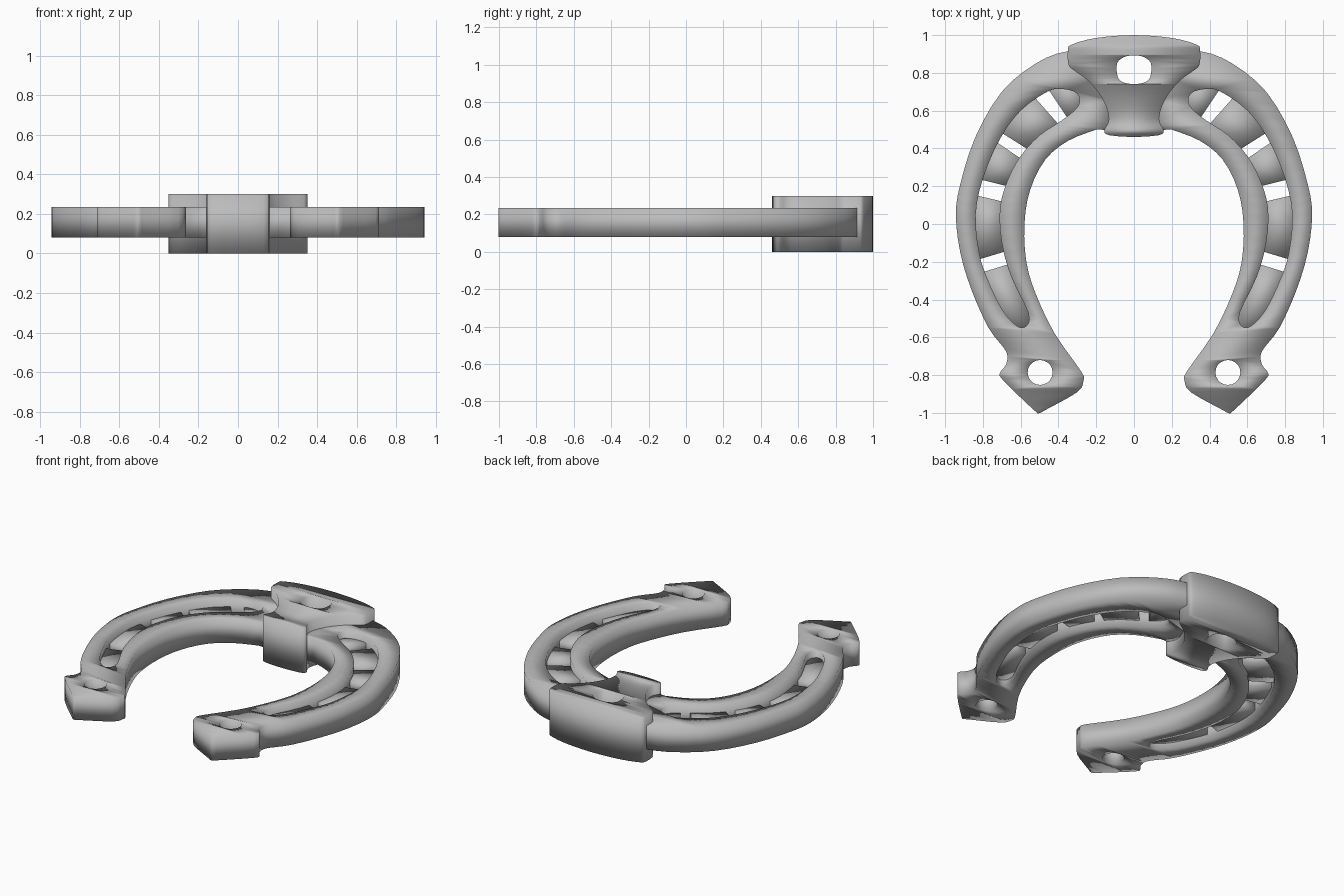
import bpy, bmesh, math

if "Cube" in bpy.data.objects:
    bpy.data.objects.remove(bpy.data.objects["Cube"])

steel = bpy.data.materials.new("plain grey steel")
steel.diffuse_color = (0.5, 0.5, 0.5, 1)
steel.use_nodes = True
steel.node_tree.nodes["Principled BSDF"].inputs["Base Color"].default_value = steel.diffuse_color


def smooth_loop(pts, n=3):
    """Closed Catmull-Rom curve through the points."""
    out, k = [], len(pts)
    for i in range(k):
        a, b, c, d = (pts[(i + j) % k] for j in (-1, 0, 1, 2))
        for s in range(n):
            t = s / n
            out.append(tuple(0.5 * (2 * b[m] + (c[m] - a[m]) * t
                       + (2 * a[m] - 5 * b[m] + 4 * c[m] - d[m]) * t ** 2
                       + (3 * b[m] - a[m] - 3 * c[m] + d[m]) * t ** 3) for m in (0, 1)))
    return out


def plate(name, loops, z0, z1, side=1):
    """Flat plate from an outline plus holes, extruded from z0 to z1."""
    cu = bpy.data.curves.new(name + "_profile", 'CURVE')
    cu.dimensions, cu.fill_mode, cu.extrude = '2D', 'BOTH', (z1 - z0) / 2
    for loop in loops:
        sp = cu.splines.new('POLY')
        sp.points.add(len(loop) - 1)
        for p, (x, y) in zip(sp.points, loop):
            p.co = (x * side, y, 0, 1)
        sp.use_cyclic_u = True
    tmp = bpy.data.objects.new(name + "_profile", cu)
    bpy.context.collection.objects.link(tmp)
    bpy.context.view_layer.update()
    dg = bpy.context.evaluated_depsgraph_get()
    me = bpy.data.meshes.new_from_object(tmp.evaluated_get(dg))
    bpy.data.objects.remove(tmp)
    bm = bmesh.new()
    bm.from_mesh(me)
    bmesh.ops.remove_doubles(bm, verts=bm.verts, dist=1e-4)
    bmesh.ops.translate(bm, verts=bm.verts, vec=(0, 0, (z0 + z1) / 2))
    bmesh.ops.recalc_face_normals(bm, faces=bm.faces)
    for f in bm.faces:
        f.smooth = True
        f.material_index = 0
    bm.to_mesh(me)
    bm.free()
    me.name = name
    me.materials.clear()
    me.materials.append(steel)
    ob = bpy.data.objects.new(name, me)
    bpy.context.collection.objects.link(ob)
    return ob


# Branch outline: outer edge, heel, then inner edge back to the toe
branch = [(0.12, 0.92), (0.35, 0.915), (0.52, 0.85), (0.70, 0.70), (0.84, 0.46), (0.92, 0.21),
          (0.943, 0.05), (0.92, -0.15), (0.86, -0.35), (0.77, -0.55), (0.69, -0.655),
          (0.67, -0.70), (0.68, -0.75), (0.708, -0.785), (0.695, -0.825), (0.53, -0.985),
          (0.50, -1.0), (0.47, -0.985), (0.30, -0.89), (0.268, -0.83), (0.28, -0.78),
          (0.42, -0.58), (0.52, -0.37), (0.57, -0.2), (0.58, 0.0), (0.55, 0.18),
          (0.47, 0.34), (0.35, 0.44), (0.2, 0.5), (0.12, 0.53)]
# Long fuller groove
groove = [(0.38, 0.715), (0.46, 0.70), (0.60, 0.60), (0.71, 0.45), (0.80, 0.24), (0.838, 0.05),
          (0.82, -0.15), (0.78, -0.28), (0.70, -0.45), (0.62, -0.54), (0.57, -0.54),
          (0.56, -0.47), (0.65, -0.28), (0.70, -0.1), (0.71, 0.08), (0.67, 0.23),
          (0.60, 0.36), (0.50, 0.47), (0.38, 0.55), (0.295, 0.625), (0.30, 0.69)]
heel_hole = [(0.497 + 0.066 * math.cos(i * math.tau / 20),
              -0.786 + 0.066 * math.sin(i * math.tau / 20)) for i in range(20)]
# Recessed webs in the groove, separated by the nail slots
webs = {
    "toe_web": [(0.25, 0.60), (0.335, 0.535), (0.455, 0.715), (0.40, 0.76), (0.27, 0.74)],
    "upper_web": [(0.375, 0.50), (0.53, 0.675), (0.62, 0.62), (0.72, 0.495),
                  (0.53, 0.375), (0.47, 0.46)],
    "middle_web": [(0.575, 0.33), (0.745, 0.445), (0.83, 0.24), (0.65, 0.195)],
    "lower_web": [(0.68, 0.115), (0.85, 0.155), (0.865, 0), (0.83, -0.19),
                  (0.68, -0.145), (0.69, 0)],
    "heel_web": [(0.67, -0.215), (0.80, -0.255), (0.72, -0.46), (0.63, -0.58),
                 (0.53, -0.54), (0.60, -0.35)],
}
for label, side in (("right", 1), ("left", -1)):
    plate(label + "_branch", [smooth_loop(branch), smooth_loop(groove), heel_hole],
          0.08, 0.235, side)
    for name, pts in webs.items():
        plate(label + "_" + name, [pts], 0.12, 0.19, side)

# Thick toe block with its hole
half = [(0.2, 0.985), (0.33, 0.95), (0.35, 0.92), (0.347, 0.845), (0.32, 0.815), (0.25, 0.765),
        (0.18, 0.685), (0.14, 0.60), (0.135, 0.54), (0.158, 0.495), (0.13, 0.47)]
block = [(0, 1.0)] + half + [(0, 0.461)] + [(-x, y) for x, y in reversed(half)]
hole_half = [(0.05, 0.885), (0.09, 0.85), (0.085, 0.775), (0.05, 0.748)]
hole = [(0, 0.892)] + hole_half + [(0, 0.741)] + [(-x, y) for x, y in reversed(hole_half)]
plate("toe_block", [smooth_loop(block), smooth_loop(hole)], 0.0, 0.30)
